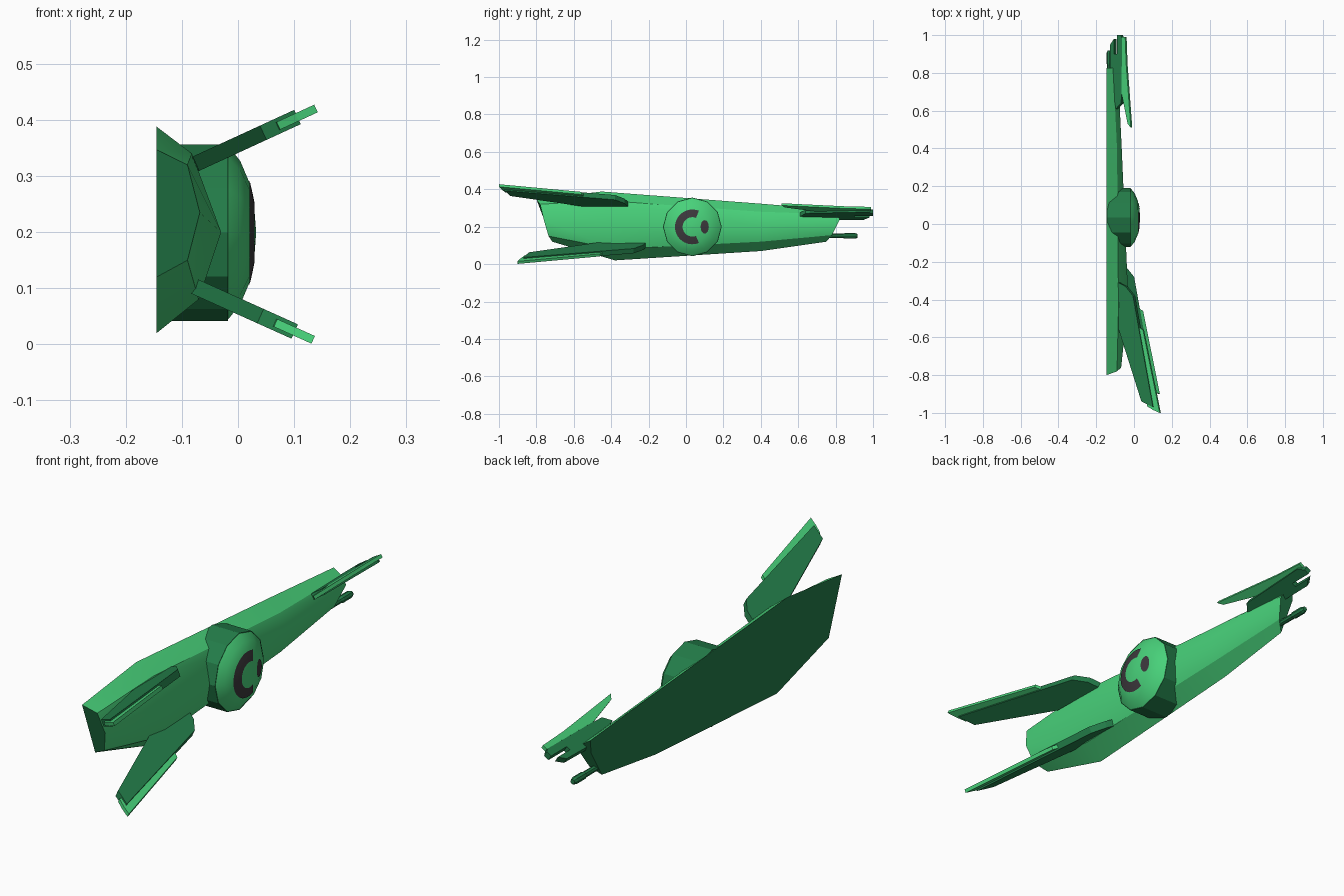
import bpy, bmesh, math
from mathutils import Vector

cube = bpy.data.objects.get("Cube")
if cube:
    bpy.data.objects.remove(cube, do_unlink=True)


def material(name, rgb):
    m = bpy.data.materials.new(name)
    m.use_nodes = True
    m.diffuse_color = (*rgb, 1)
    m.node_tree.nodes["Principled BSDF"].inputs["Base Color"].default_value = (*rgb, 1)
    return m


light = material("light_green", (0.065, 0.64, 0.195))
deep = material("deep_green", (0.017, 0.205, 0.067))
dark = material("dark_grey", (0.045, 0.04, 0.045))


def build(name, verts, faces, mat, smooth=None):
    bm = bmesh.new()
    vs = [bm.verts.new(v) for v in verts]
    for f in faces:
        bm.faces.new([vs[i] for i in f])
    bmesh.ops.recalc_face_normals(bm, faces=bm.faces)
    me = bpy.data.meshes.new(name)
    bm.to_mesh(me)
    bm.free()
    me.materials.append(mat)
    ob = bpy.data.objects.new(name, me)
    bpy.context.collection.objects.link(ob)
    if smooth:
        bpy.ops.object.select_all(action='DESELECT')
        ob.select_set(True)
        bpy.context.view_layer.objects.active = ob
        bpy.ops.object.shade_smooth_by_angle(angle=math.radians(smooth))
    return ob


def loft(name, rings, mat, smooth=None):
    """Skin equal-length closed rings and cap both ends."""
    n = len(rings[0])
    faces = [tuple(range(n)), tuple((len(rings) - 1) * n + i for i in range(n))]
    for r in range(len(rings) - 1):
        for i in range(n):
            j = (i + 1) % n
            faces.append((r * n + i, r * n + j, (r + 1) * n + j, (r + 1) * n + i))
    return build(name, [p for ring in rings for p in ring], faces, mat, smooth)


def slab(name, outline, x0, z0, slope, thick, mat):
    """Plate cut to an (x, y) outline, lying on the plane z = z0 + slope * (x - x0)."""
    half = Vector((-slope, 0, 1)).normalized() * thick / 2
    mid = [Vector((x, y, z0 + slope * (x - x0))) for x, y in outline]
    return loft(name, [[p - half for p in mid], [p + half for p in mid]], mat)


# Hull: half-faceted body with a flat back, sections run front to rear
B = -0.145
hull = loft("hull", [
    [(B, -0.80, 0.347), (-0.09, -0.78, 0.32), (-0.068, -0.76, 0.235),
     (-0.09, -0.735, 0.15), (B, -0.715, 0.12), (B, -0.758, 0.235)],
    [(B, -0.45, 0.388), (-0.082, -0.43, 0.34), (-0.03, -0.40, 0.20),
     (-0.07, -0.38, 0.08), (B, -0.38, 0.02), (B, -0.40, 0.20)],
    [(B, 0.40, 0.323), (-0.09, 0.40, 0.28), (-0.065, 0.40, 0.20),
     (-0.088, 0.40, 0.12), (B, 0.40, 0.07), (B, 0.40, 0.20)],
    [(B, 0.825, 0.288), (-0.11, 0.825, 0.265), (-0.085, 0.82, 0.235),
     (-0.11, 0.78, 0.155), (B, 0.75, 0.12), (B, 0.82, 0.235)],
], light, 25)
# The middle ridge stays soft; the flat back and both ends are deep green
for e in hull.data.edges:
    if all(v % 6 == 2 for v in e.vertices):
        e.use_edge_sharp = False
hull.data.materials.append(deep)
for p in hull.data.polygons:
    p.material_index = int(p.normal.x < -0.9 or abs(p.normal.y) > 0.6)

# Round pod: twelve-sided drum with a shallow dome on its outer side
CY, CZ = 0.034, 0.199
DOME = [(0.155, -0.018), (0.128, 0.004), (0.09, 0.02), (0.045, 0.029), (0.005, 0.032)]


def circle(r, x, n=12):
    return [(x, CY + r * math.cos(i * math.tau / n), CZ + r * math.sin(i * math.tau / n))
            for i in range(n)]


loft("pod_drum", [circle(0.157, -0.142), circle(0.157, -0.018)], deep)
loft("pod_dome", [circle(r, x) for r, x in DOME], light, 40)


def dome_x(y, z):
    r = math.hypot(y - CY, z - CZ)
    for (r0, x0), (r1, x1) in zip(DOME, DOME[1:]):
        if r >= r1:
            return x0 + (x1 - x0) * (r0 - r) / (r0 - r1)
    return DOME[-1][1]


def dome_plate(name, grid):
    """Thin painted plate that follows the dome; grid holds rows of (y, z)."""
    w = len(grid[0])
    verts = [(dome_x(y, z) + 0.002, y, z) for row in grid for y, z in row]
    faces = [(r * w + c, r * w + c + 1, (r + 1) * w + c + 1, (r + 1) * w + c)
             for r in range(len(grid) - 1) for c in range(w - 1)]
    ob = build(name, verts, faces, dark)
    if ob.data.polygons[0].normal.x < 0:
        ob.data.flip_normals()


# Curved window and small oval window on the dome
arc = [math.radians(a) for a in range(68, 293, 8)]
dome_plate("curved_window", [[(CY + r * math.cos(a), CZ + r * math.sin(a)) for a in arc]
                             for r in (0.052, 0.072, 0.093)])
turn = [i * math.tau / 16 for i in range(17)]
dome_plate("oval_window", [[(0.1 + 0.022 * k * math.cos(a), CZ + 0.036 * k * math.sin(a))
                            for a in turn] for k in (0.02, 0.5, 1)])

# Front wings: the same shape above and below, the upper one set further forward
WING = [(-0.078, -0.31), (-0.04, -0.33), (0.0, -0.38), (0.106, -0.97),
        (0.045, -0.94), (-0.075, -0.56)]
EDGE = [(0.025, -0.545), (0.05, -0.56), (0.139, -1.0), (0.105, -0.985), (0.072, -0.965)]
for side, x0, z0, slope, dy, dx in (("upper", -0.077, 0.321, 0.46, 0.0, 0.0),
                                    ("lower", -0.068, 0.099, -0.45, 0.1, -0.005)):
    for part, shape, thick, mat in (("wing", WING, 0.028, deep), ("wing_edge", EDGE, 0.015, light)):
        slab(f"{side}_{part}", [(x + dx, y + dy) for x, y in shape], x0, z0, slope, thick, mat)

# Rear fin with a notched tail, and its slim outer edge
slab("rear_fin", [(-0.09, 0.61), (-0.062, 0.64), (-0.05, 0.97), (-0.065, 1.0), (-0.085, 1.0),
                  (-0.085, 0.9), (-0.1, 0.9), (-0.1, 0.98), (-0.12, 0.95), (-0.122, 0.78)],
     -0.12, 0.247, 0.6, 0.024, deep)
slab("rear_fin_edge", [(-0.03, 0.53), (-0.013, 0.51), (-0.038, 0.85), (-0.043, 0.99),
                       (-0.06, 0.99), (-0.062, 0.69)],
     -0.12, 0.25, 0.65, 0.014, light)

# Rear rod below the fin
loft("rear_rod", [[(-0.13 + r * math.cos(a * math.tau / 8), y, 0.151 + r * math.sin(a * math.tau / 8))
                   for a in range(8)]
                  for y, r in ((0.70, 0.012), (0.84, 0.012), (0.85, 0.015), (0.905, 0.015),
                               (0.918, 0.010))], deep)
